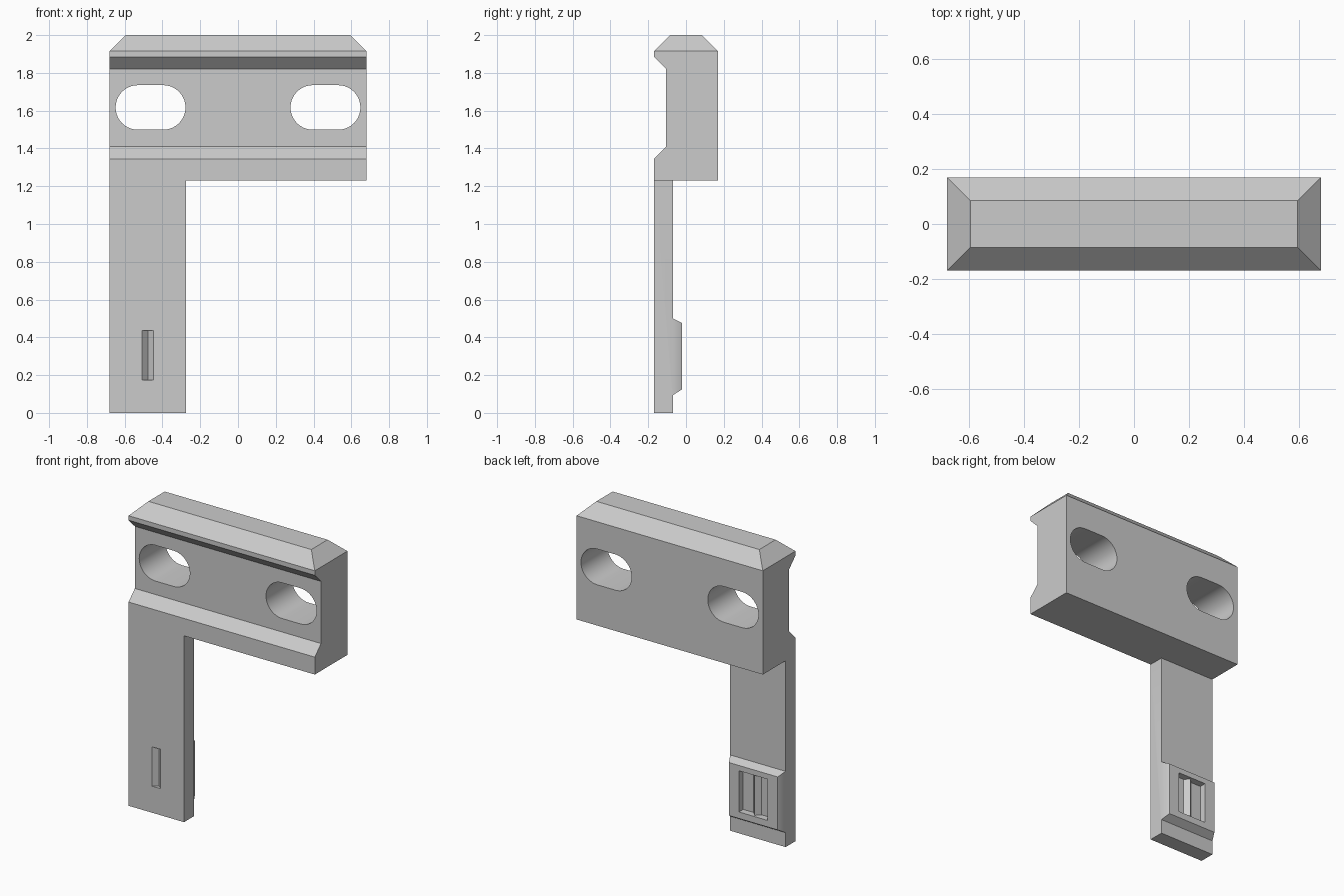
import bpy
import bmesh
import math

if "Cube" in bpy.data.objects:
    bpy.data.objects.remove(bpy.data.objects["Cube"], do_unlink=True)

grey = bpy.data.materials.new("light grey")
grey.use_nodes = True
grey.diffuse_color = (0.6, 0.6, 0.6, 1)
grey.node_tree.nodes["Principled BSDF"].inputs["Base Color"].default_value = (0.6, 0.6, 0.6, 1)


def prism(name, profile, lo, hi, axis, shape=None):
    """Extrude a 2D profile from lo to hi along the given axis."""
    place = {"x": lambda a, b, t: (t, a, b),
             "y": lambda a, b, t: (a, t, b),
             "z": lambda a, b, t: (a, b, t)}[axis]
    bm = bmesh.new()
    rings = [[bm.verts.new(place(a, b, t)) for a, b in profile] for t in (lo, hi)]
    caps = [bm.faces.new(ring) for ring in rings]
    n = len(profile)
    for i in range(n):
        j = (i + 1) % n
        bm.faces.new((rings[0][i], rings[0][j], rings[1][j], rings[1][i]))
    if shape:
        shape(bm, rings, caps)
    bmesh.ops.recalc_face_normals(bm, faces=bm.faces[:])
    mesh = bpy.data.meshes.new(name)
    bm.to_mesh(mesh)
    bm.free()
    mesh.materials.append(grey)
    obj = bpy.data.objects.new(name, mesh)
    bpy.context.collection.objects.link(obj)
    return obj


def cut(obj, cutter):
    """Subtract the cutter and discard it."""
    cutter.hide_render = True
    mod = obj.modifiers.new("cut", "BOOLEAN")
    mod.operation = "DIFFERENCE"
    mod.solver = "EXACT"
    mod.object = cutter
    bpy.context.view_layer.objects.active = obj
    bpy.ops.object.modifier_apply(modifier=mod.name)
    bpy.data.objects.remove(cutter, do_unlink=True)


HALF_W, HALF_D = 0.68, 0.17


# Clamp head: grooved front with a hipped top
def hip_top(bm, rings, caps):
    bm.normal_update()
    top = max(bm.faces, key=lambda f: f.calc_center_median().z)
    made = bmesh.ops.extrude_face_region(bm, geom=[top])
    bm.faces.remove(top)
    for v in made["geom"]:
        if isinstance(v, bmesh.types.BMVert):
            v.co.x *= 0.595 / HALF_W
            v.co.y *= 0.5
            v.co.z += 0.085


head_profile = [(-HALF_D, 1.23), (HALF_D, 1.23), (HALF_D, 1.915), (-HALF_D, 1.915),
                (-HALF_D, 1.885), (-0.105, 1.82), (-0.105, 1.41), (-HALF_D, 1.345)]
head = prism("clamp_head", head_profile, -HALF_W, HALF_W, "x", hip_top)

# Two rounded screw slots
R, STEPS = 0.118, 20
for side in (-1, 1):
    slot = []
    for end in (1, -1):
        for i in range(STEPS + 1):
            a = math.pi * (i / STEPS - 0.5)
            slot.append((side * 0.463 + end * (0.067 + R * math.cos(a)),
                         1.617 + end * R * math.sin(a)))
    cut(head, prism("slot_cutter", slot, -0.4, 0.4, "y"))

# Leg with a raised, tapered pad on its back
LEG_X, LEG_HALF, BACK, PAD = -0.4775, 0.2025, -0.068, -0.02


def taper_pad(bm, rings, caps):
    for ring, cap in zip(rings, caps):
        bmesh.utils.face_split(cap, ring[2], ring[5])
        for v in ring:
            if v.co.y > BACK + 0.01:
                v.co.x = LEG_X + (v.co.x - LEG_X) * 0.88


leg_profile = [(-HALF_D, 0), (BACK, 0), (BACK, 0.095), (PAD, 0.125),
               (PAD, 0.475), (BACK, 0.5), (BACK, 1.23), (-HALF_D, 1.23)]
leg = prism("leg", leg_profile, LEG_X - LEG_HALF, LEG_X + LEG_HALF, "x", taper_pad)

# Pocket in the pad, leaving a small ridge on its floor
pocket = [(-0.105, 0.05), (-0.105, -0.065), (-0.03, -0.065), (0, -0.035),
          (0.03, -0.065), (0.105, -0.065), (0.105, 0.05)]
cut(leg, prism("pocket_cutter", [(LEG_X + x, y) for x, y in pocket], 0.168, 0.44, "z"))

# V-shaped notch in the front
notch = [(-0.03, -HALF_D), (0, -0.14), (0.03, -HALF_D), (0.03, -0.2), (-0.03, -0.2)]
cut(leg, prism("notch_cutter", [(LEG_X + x, y) for x, y in notch], 0.175, 0.435, "z"))

# Smooth the slot ends and the pad sides, keep edges sharp
bpy.ops.object.select_all(action="DESELECT")
for obj in (head, leg):
    obj.select_set(True)
bpy.context.view_layer.objects.active = head
bpy.ops.object.shade_smooth_by_angle(angle=math.radians(30))
